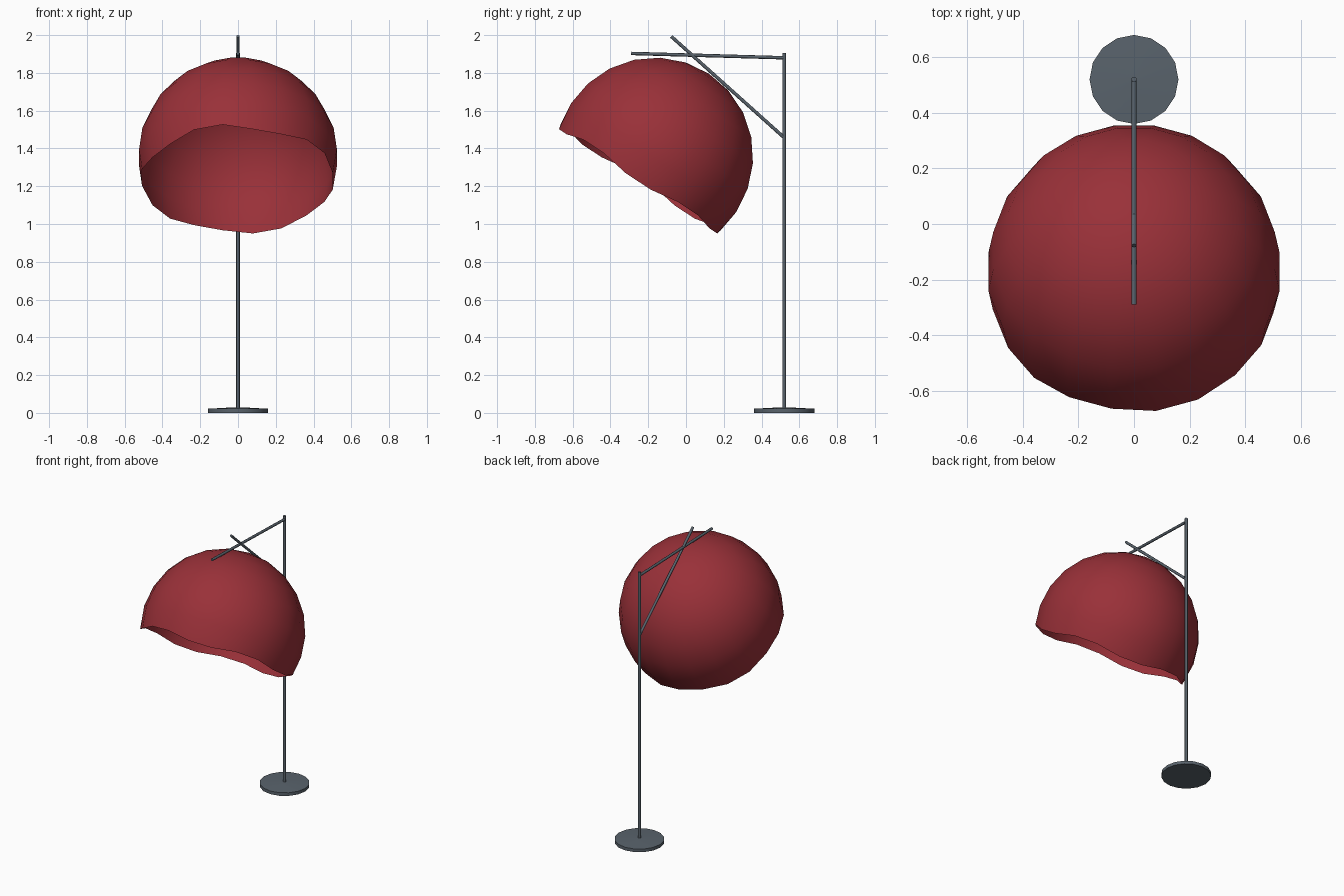
import bpy, bmesh, math
from mathutils import Vector, Matrix

if "Cube" in bpy.data.objects:
    bpy.data.objects.remove(bpy.data.objects["Cube"])


def material(name, rgb):
    m = bpy.data.materials.new(name)
    m.diffuse_color = (*rgb, 1.0)
    m.use_nodes = True
    m.node_tree.nodes["Principled BSDF"].inputs["Base Color"].default_value = m.diffuse_color
    return m


RED = material("shade_red", (0.32, 0.03, 0.04))
GREY = material("metal_grey", (0.10, 0.125, 0.15))


def finish(name, bm, mat, smooth_angle):
    bmesh.ops.recalc_face_normals(bm, faces=bm.faces)
    me = bpy.data.meshes.new(name)
    bm.to_mesh(me)
    bm.free()
    me.materials.append(mat)
    ob = bpy.data.objects.new(name, me)
    bpy.context.collection.objects.link(ob)
    bpy.ops.object.select_all(action='DESELECT')
    ob.select_set(True)
    bpy.context.view_layer.objects.active = ob
    bpy.ops.object.shade_smooth_by_angle(angle=math.radians(smooth_angle))
    return ob


def rod(name, a, b, radius, sides=8):
    """Capped round bar between two points."""
    a, b = Vector(a), Vector(b)
    d = b - a
    bm = bmesh.new()
    rot = d.to_track_quat('Z', 'Y').to_matrix().to_4x4()
    bmesh.ops.create_cone(bm, cap_ends=True, segments=sides, radius1=radius,
                          radius2=radius, depth=d.length,
                          matrix=Matrix.Translation((a + b) / 2) @ rot)
    return finish(name, bm, GREY, 50)


POLE_Y = 0.52

# Weighted foot: disc with a gently raised top
bm = bmesh.new()
SIDES = 16
rings = [[bm.verts.new((r * math.sin(2 * math.pi * i / SIDES),
                        POLE_Y + r * math.cos(2 * math.pi * i / SIDES), z))
          for i in range(SIDES)]
         for r, z in ((0.16, 0.0), (0.16, 0.022), (0.03, 0.029))]
for lo, hi in zip(rings, rings[1:]):
    for i in range(SIDES):
        j = (i + 1) % SIDES
        bm.faces.new((lo[i], lo[j], hi[j], hi[i]))
bm.faces.new(rings[0])
bm.faces.new(rings[-1])
finish("base", bm, GREY, 30)

# Upright and the two crossing arms
rod("pole", (0, POLE_Y, 0.01), (0, POLE_Y, 1.905), 0.01)
rod("upper_arm", (0, POLE_Y, 1.88), (0, -0.29, 1.903), 0.009)
rod("diagonal_arm", (0, POLE_Y, 1.457), (0, -0.078, 1.993), 0.009)

# Open dome shade, tilted to the front, with a slightly wavy rim
R, SEGS, RINGS = 0.53, 20, 7
bm = bmesh.new()
top = bm.verts.new((0, 0, R))
prev = None
for k in range(1, RINGS + 1):
    ring = []
    for i in range(SEGS):
        phi = 2 * math.pi * (i + 0.5) / SEGS
        polar = math.radians(105.3) * k / RINGS
        if k == RINGS:
            polar += 0.018 / R * math.sin(5 * phi)
        ring.append(bm.verts.new((R * math.sin(polar) * math.sin(phi),
                                  -R * math.sin(polar) * math.cos(phi),
                                  R * math.cos(polar))))
    for i in range(SEGS):
        j = (i + 1) % SEGS
        if prev:
            bm.faces.new((ring[i], ring[j], prev[j], prev[i]))
        else:
            bm.faces.new((ring[i], ring[j], top))
    prev = ring
bm.transform(Matrix.Translation((0, -0.17, 1.353))
             @ Matrix.Rotation(math.radians(-33.4), 4, 'X'))
finish("lamp_shade", bm, RED, 60)
